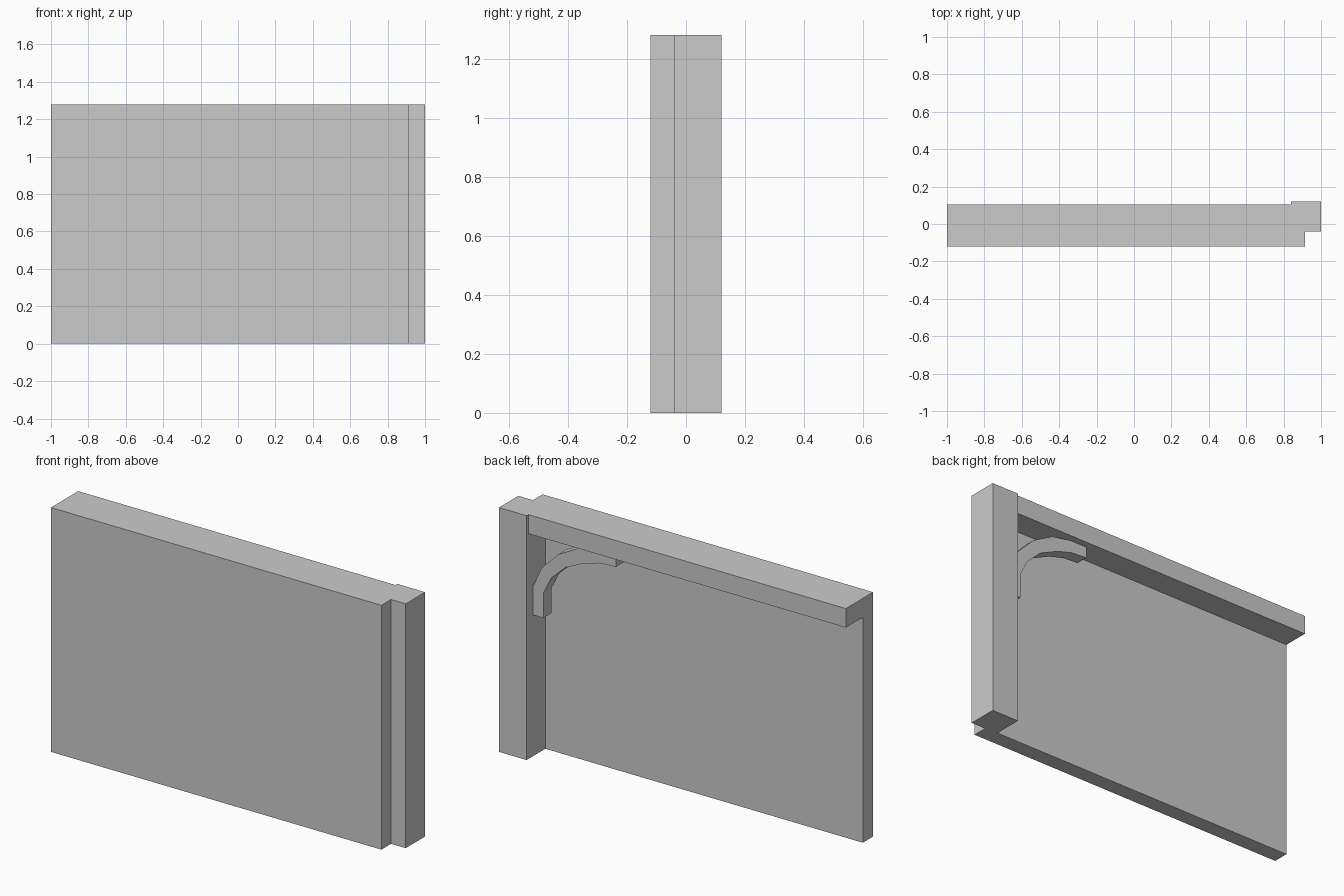
import bpy, bmesh

if "Cube" in bpy.data.objects:
    bpy.data.objects.remove(bpy.data.objects["Cube"])

HEIGHT = 1.28
WALL_BACK = -0.035
POST_SIDE = 0.84
BEAM_BACK = 0.105
BEAM_DEPTH = 0.10


def prism(name, profile, y0, y1):
    """Extrude an (x, z) outline from y0 to y1."""
    bm = bmesh.new()
    face = bm.faces.new([bm.verts.new((x, y0, z)) for x, z in profile])
    ext = bmesh.ops.extrude_face_region(bm, geom=[face])
    moved = [g for g in ext["geom"] if isinstance(g, bmesh.types.BMVert)]
    bmesh.ops.translate(bm, verts=moved, vec=(0, y1 - y0, 0))
    bmesh.ops.recalc_face_normals(bm, faces=bm.faces)
    mesh = bpy.data.meshes.new(name)
    bm.to_mesh(mesh)
    bm.free()
    obj = bpy.data.objects.new(name, mesh)
    bpy.context.collection.objects.link(obj)
    return obj


def box(name, x0, x1, y0, y1, z0, z1):
    return prism(name, [(x0, z0), (x1, z0), (x1, z1), (x0, z1)], y0, y1)


# Flat wall panel at the front
box("wall_panel", -1.0, 0.915, -0.12, WALL_BACK, 0, HEIGHT)

# Square corner post at the right end
box("corner_post", POST_SIDE, 1.0, -0.04, 0.12, 0, HEIGHT)

# Horizontal beam along the top of the back side
box("top_beam", -1.0, POST_SIDE, WALL_BACK, BEAM_BACK, HEIGHT - BEAM_DEPTH, HEIGHT)

# Curved brace between post and beam
outer = [(0.84, 0.74), (0.84, 0.89), (0.79, 1.00), (0.695, 1.095),
         (0.575, 1.16), (0.46, 1.18), (0.36, 1.18)]
inner = [(0.78, 0.74), (0.78, 0.87), (0.735, 0.96), (0.65, 1.04),
         (0.54, 1.09), (0.45, 1.115), (0.36, 1.12)]
prism("curved_brace", outer + inner[::-1], 0.0, 0.067)
